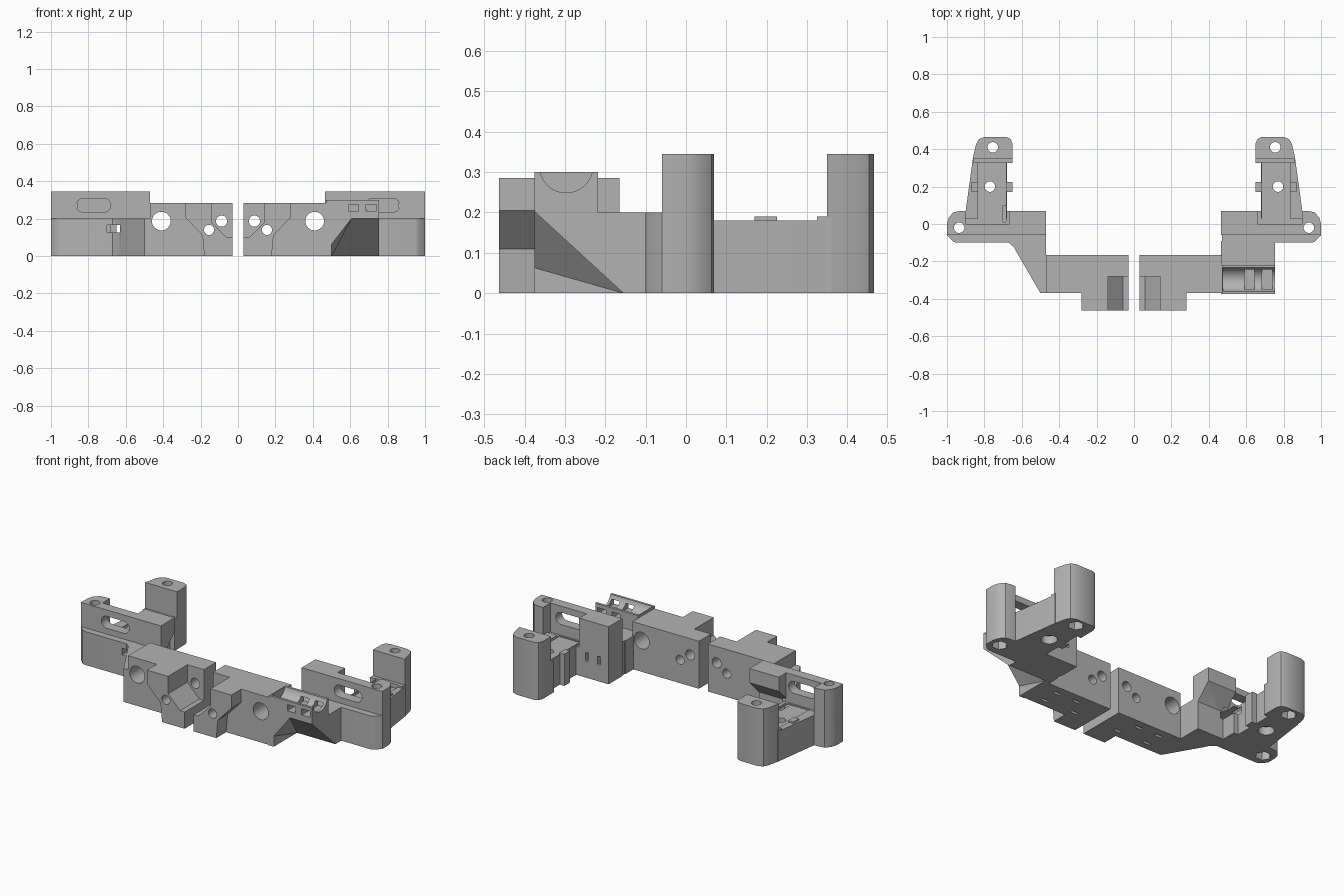
import bpy, bmesh, math
from mathutils import Vector

cube = bpy.data.objects.get("Cube")
if cube:
    bpy.data.objects.remove(cube, do_unlink=True)

grey = bpy.data.materials.new("mid_grey_plastic")
grey.use_nodes = True
tone = (0.45, 0.45, 0.45, 1)
grey.diffuse_color = tone
grey.node_tree.nodes["Principled BSDF"].inputs["Base Color"].default_value = tone

side = 1  # +1 builds the left half, -1 the right half


def make(name, bm):
    bmesh.ops.recalc_face_normals(bm, faces=bm.faces)
    mesh = bpy.data.meshes.new(name)
    bm.to_mesh(mesh)
    bm.free()
    mesh.materials.append(grey)
    ob = bpy.data.objects.new(name, mesh)
    bpy.context.scene.collection.objects.link(ob)
    return ob


def place(axis, p, t):
    """Profile point p at depth t along the axis."""
    v = {"x": (t, p[0], p[1]), "y": (p[0], t, p[1]), "z": (p[0], p[1], t)}[axis]
    return Vector((v[0] * side, v[1], v[2]))


def prism(name, axis, pts, a, b):
    bm = bmesh.new()
    lo = [bm.verts.new(place(axis, p, a)) for p in pts]
    hi = [bm.verts.new(place(axis, p, b)) for p in pts]
    bm.faces.new(lo)
    bm.faces.new(hi)
    n = len(pts)
    for i in range(n):
        j = (i + 1) % n
        bm.faces.new((lo[i], lo[j], hi[j], hi[i]))
    return make(name, bm)


def box(name, x, y, z):
    return prism(name, "z", [(x[0], y[0]), (x[1], y[0]), (x[1], y[1]), (x[0], y[1])], *z)


def rod(axis, c, r, a, b, n=32):
    pts = [(c[0] + r * math.cos(2 * math.pi * i / n),
            c[1] + r * math.sin(2 * math.pi * i / n)) for i in range(n)]
    return prism("cutter", axis, pts, a, b)


def slot(axis, x, z, a, b):
    """Long rounded opening."""
    r = (z[1] - z[0]) / 2
    pts = []
    for cx, start in ((x[1] - r, -90), (x[0] + r, 90)):
        for k in range(9):
            t = math.radians(start + k * 22.5)
            pts.append((cx + r * math.cos(t), z[0] + r + r * math.sin(t)))
    return prism("cutter", axis, pts, a, b)


def hull(points):
    bm = bmesh.new()
    for p in points:
        bm.verts.new((p[0] * side, p[1], p[2]))
    bmesh.ops.convex_hull(bm, input=bm.verts)
    return make("cutter", bm)


def bounds(ob):
    vs = [v.co for v in ob.data.vertices]
    return [(min(v[i] for v in vs), max(v[i] for v in vs)) for i in range(3)]


def carve(ob, cutters):
    bpy.context.view_layer.objects.active = ob
    for c in cutters:
        if any(p[1] < q[0] or q[1] < p[0] for p, q in zip(bounds(ob), bounds(c))):
            continue
        m = ob.modifiers.new("cut", "BOOLEAN")
        m.operation = "DIFFERENCE"
        m.solver = "EXACT"
        m.object = c
        bpy.ops.object.modifier_apply(modifier=m.name)


def shared_parts(tag):
    parts = []
    # Centre block with its front lug and sloping lug underside
    parts.append(box(tag + "centre_block", (0.03, 0.47), (-0.37, -0.165), (0, 0.285)))
    parts.append(prism(tag + "front_lug", "y",
                       [(0.03, 0), (0.18, 0), (0.19, 0.11), (0.28, 0.205),
                        (0.28, 0.285), (0.03, 0.285)], -0.463, -0.36))
    # Outer base and corner post
    corner = [(0.9, -0.06), (1, -0.06), (1, 0), (0.99, 0.035), (0.965, 0.063), (0.93, 0.07), (0.9, 0.07)]
    parts.append(prism(tag + "corner_post", "z", corner, 0, 0.345))
    parts.append(prism(tag + "outer_base", "z",
                       [(0.65, -0.1), (0.95, -0.1), (0.965, -0.095), (1, -0.06),
                        (1, 0), (0.9, 0.07), (0.65, 0.07)], 0, 0.17))
    parts.append(prism(tag + "front_ledge", "z",
                       [(0.47, -0.1), (0.95, -0.1), (0.965, -0.095), (1, -0.06),
                        (1, -0.02), (0.47, -0.02)], 0, 0.2))
    parts.append(box(tag + "slotted_wall", (0.64, 0.92), (-0.06, 0), (0.15, 0.345)))
    # Rear arm, ribs and rear post
    parts.append(prism(tag + "rear_arm", "z",
                       [(0.68, 0.03), (0.9, 0.03), (0.9, 0.07), (0.86, 0.36), (0.68, 0.36)], 0, 0.18))
    parts.append(box(tag + "middle_rib", (0.65, 0.87), (0.17, 0.225), (0, 0.19)))
    parts.append(box(tag + "rear_rib", (0.65, 0.862), (0.325, 0.36), (0, 0.19)))
    parts.append(prism(tag + "rear_post", "z",
                       [(0.65, 0.35), (0.862, 0.35), (0.845, 0.425), (0.83, 0.453), (0.8, 0.466),
                        (0.685, 0.466), (0.66, 0.455), (0.65, 0.43)], 0, 0.345))
    return parts


def shared_cutters():
    cuts = [
        # Notch in the lug, cross bores and adjustment slot
        prism("cutter", "y", [(0, 0.1), (0.06, 0.1), (0.14, 0.18), (0.14, 0.4), (0, 0.4)], -0.5, -0.28),
        rod("y", (0.41, 0.187), 0.05, -0.5, 0),
        rod("y", (0.088, 0.187), 0.03, -0.5, 0),
        rod("y", (0.155, 0.14), 0.027, -0.5, 0),
        slot("y", (0.68, 0.865), (0.235, 0.307), -0.2, 0.05),
        # Shallow channel along the arm
        box("cutter", (0.685, 0.835), (0.01, 0.33), (0.165, 0.3)),
    ]
    # Screw holes with recessed heads underneath
    for i, c in enumerate(((0.935, -0.02), (0.77, 0.2), (0.755, 0.41))):
        cuts.append(rod("z", c, 0.028, -0.1, 0.5))
        cuts.append(rod("z", c, 0.045, -0.1, 0.05, 32 if i == 1 else 6))
    # Nut slits underneath
    for x, y in ((0.36, -0.22), (0.36, -0.32), (0.22, -0.22), (0.155, -0.32)):
        cuts.append(box("cutter", (x - 0.025, x + 0.025), (y - 0.009, y + 0.009), (-0.1, 0.04)))
    return cuts


def left_extras():
    parts = [
        box("left_tall_block", (0.465, 0.66), (-0.06, 0.07), (0, 0.345)),
        box("left_bridge", (0.465, 0.755), (-0.375, -0.09), (0, 0.2)),
        box("left_saddle", (0.47, 0.755), (-0.375, -0.218), (0.15, 0.3)),
    ]
    cuts = [
        # Saddle trough and sloping clearance below it
        rod("x", (-0.297, 0.315), 0.066, 0.475, 0.9, 48),
        hull([(x, -0.4, z) for x, z in ((0.5, -0.1), (0.5, 0.07), (0.62, 0.225), (0.8, 0.225), (0.8, -0.1))]
             + [(0.5, -0.155, 0), (0.8, -0.155, 0), (0.5, -0.155, -0.1), (0.8, -0.155, -0.1)]),
    ]
    for x in (0.59, 0.685):
        cuts.append(box("cutter", (x, x + 0.055), (-0.5, -0.2), (0.24, 0.277)))
    for x in (0.52, 0.6):
        cuts.append(box("cutter", (x, x + 0.018), (0.03, 0.2), (0.1, 0.15)))
    return parts, cuts


def right_extras():
    parts = [
        # Block overhanging at the back with a sloping underside
        prism("right_tall_block", "x",
              [(-0.06, 0.1), (-0.04, 0.15), (0.07, 0.26), (0.07, 0.345), (-0.06, 0.345)], 0.47, 0.665),
        prism("right_brace", "z",
              [(0.47, -0.03), (0.47, -0.37), (0.5, -0.37), (0.625, -0.155), (0.64, -0.125),
               (0.67, -0.1), (0.67, -0.03)], 0, 0.2),
    ]
    cuts = [box("cutter", (0.63, 0.7), (-0.2, 0.1), (0.125, 0.165))]
    return parts, cuts


def finish(ob):
    bpy.ops.object.select_all(action="DESELECT")
    ob.select_set(True)
    bpy.context.view_layer.objects.active = ob
    bpy.ops.object.shade_smooth_by_angle(angle=math.radians(30))


for side, tag, extras in ((1, "left_", left_extras), (-1, "right_", right_extras)):
    parts = shared_parts(tag)
    more, cuts = extras()
    cuts += shared_cutters()
    for part in parts + more:
        carve(part, cuts)
        finish(part)
    for c in cuts:
        bpy.data.objects.remove(c, do_unlink=True)
